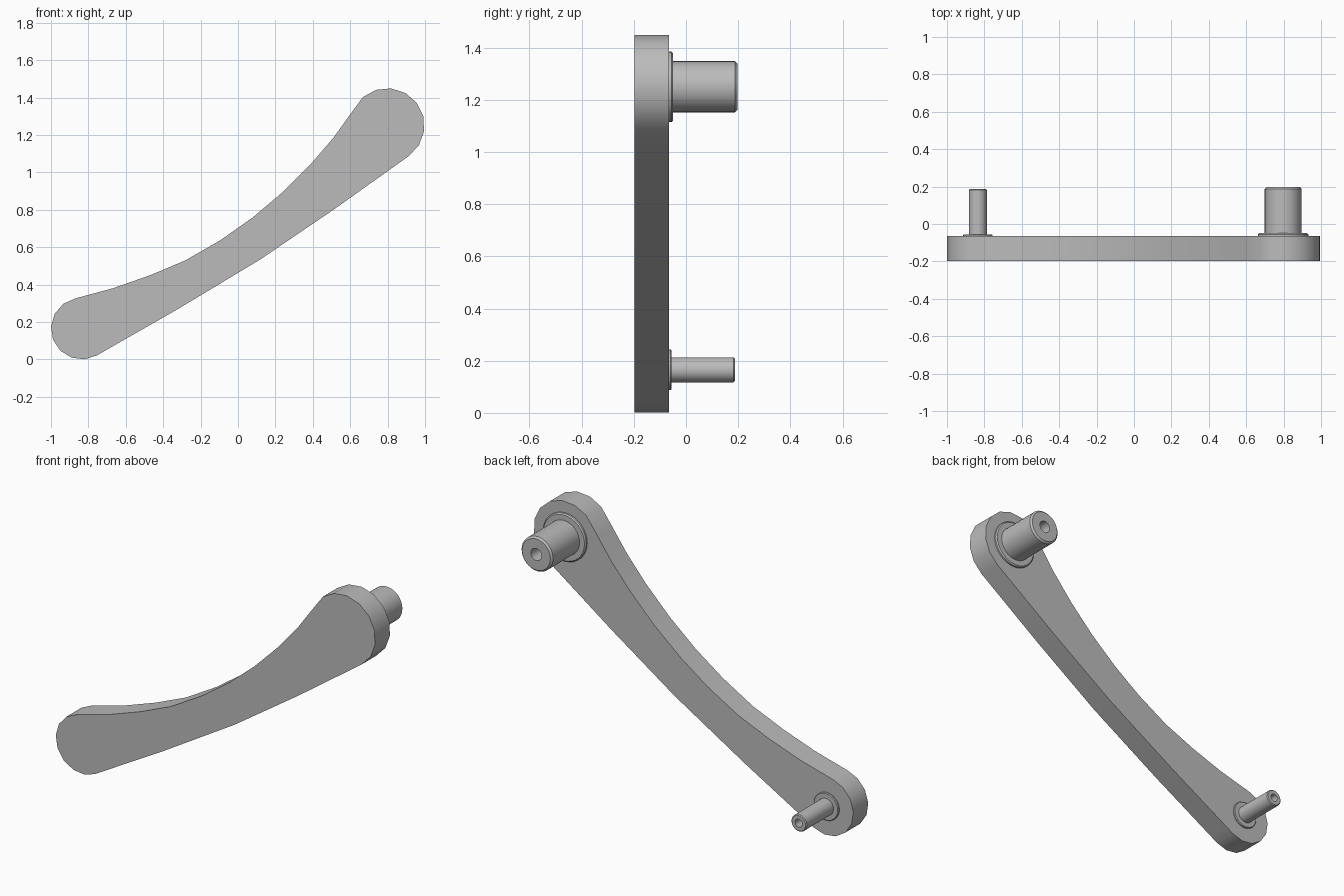
import bpy
import bmesh
from math import radians, cos, sin, tau

cube = bpy.data.objects.get("Cube")
if cube:
    bpy.data.objects.remove(cube, do_unlink=True)

# One grey for every part
grey = bpy.data.materials.new("satin grey")
grey.use_nodes = True
colour = (0.5, 0.5, 0.5, 1)
grey.diffuse_color = colour
grey.node_tree.nodes["Principled BSDF"].inputs["Base Color"].default_value = colour

FRONT, BACK = -0.198, -0.065
TOP_END = (0.797, 1.25)
LOW_END = (-0.835, 0.165)


def finish(name, bm):
    bmesh.ops.recalc_face_normals(bm, faces=bm.faces)
    mesh = bpy.data.meshes.new(name)
    bm.to_mesh(mesh)
    bm.free()
    mesh.materials.append(grey)
    obj = bpy.data.objects.new(name, mesh)
    bpy.context.collection.objects.link(obj)
    bpy.ops.object.select_all(action="DESELECT")
    obj.select_set(True)
    bpy.context.view_layer.objects.active = obj
    bpy.ops.object.shade_smooth_by_angle(angle=radians(30))
    return obj


def arc(centre, radius, start, end, steps):
    angles = [radians(start + (end - start) * i / steps) for i in range(steps + 1)]
    return [(centre[0] + radius * cos(a), centre[1] + radius * sin(a)) for a in angles]


# Curved arm: two rounded ends joined by a hollow upper and a bowed lower edge
upper_edge = [(0.60, 1.31), (0.51, 1.185), (0.39, 1.045), (0.24, 0.895), (0.08, 0.76),
              (-0.09, 0.64), (-0.28, 0.53), (-0.47, 0.45), (-0.67, 0.38)]
lower_edge = [(-0.71, 0.047), (-0.32, 0.27), (0.12, 0.535), (0.51, 0.80)]
outline = (arc(TOP_END, 0.2, -55, 130, 8) + upper_edge
           + arc(LOW_END, 0.165, 102, 300, 8) + lower_edge)
bm = bmesh.new()
face = bm.faces.new([bm.verts.new((x, FRONT, z)) for x, z in outline])
back = bmesh.ops.extrude_face_region(bm, geom=[face])["geom"]
bmesh.ops.translate(bm, vec=(0, BACK - FRONT, 0),
                    verts=[v for v in back if isinstance(v, bmesh.types.BMVert)])
finish("curved_arm", bm)


# Turned parts around the y axis, from (radius, y) profiles
def lathe(name, centre, profile, sides=32):
    bm = bmesh.new()
    rings = [[bm.verts.new((centre[0] + r * cos(tau * i / sides), y,
                            centre[1] + r * sin(tau * i / sides))) for i in range(sides)]
             for r, y in profile]
    for a, b in zip(rings, rings[1:]):
        for i in range(sides):
            j = (i + 1) % sides
            bm.faces.new((a[i], a[j], b[j], b[i]))
    for ring in (rings[0], rings[-1]):
        bm.faces.new(ring)
    finish(name, bm)


def pin_and_collar(prefix, centre, radius, tip, hole, collar, height):
    bevel = radius * 0.1
    lathe(prefix + "_collar", centre,
          [(collar, BACK), (collar, BACK + height * 0.6), (collar - height * 0.4, BACK + height)])
    # Pin with a chamfered tip and a blind hole
    lathe(prefix + "_pin", centre,
          [(radius, BACK), (radius, tip - bevel), (radius - bevel, tip),
           (hole, tip), (hole, tip - radius)])


pin_and_collar("upper", TOP_END, 0.098, 0.198, 0.034, 0.135, 0.016)
pin_and_collar("lower", LOW_END, 0.048, 0.187, 0.022, 0.078, 0.010)
